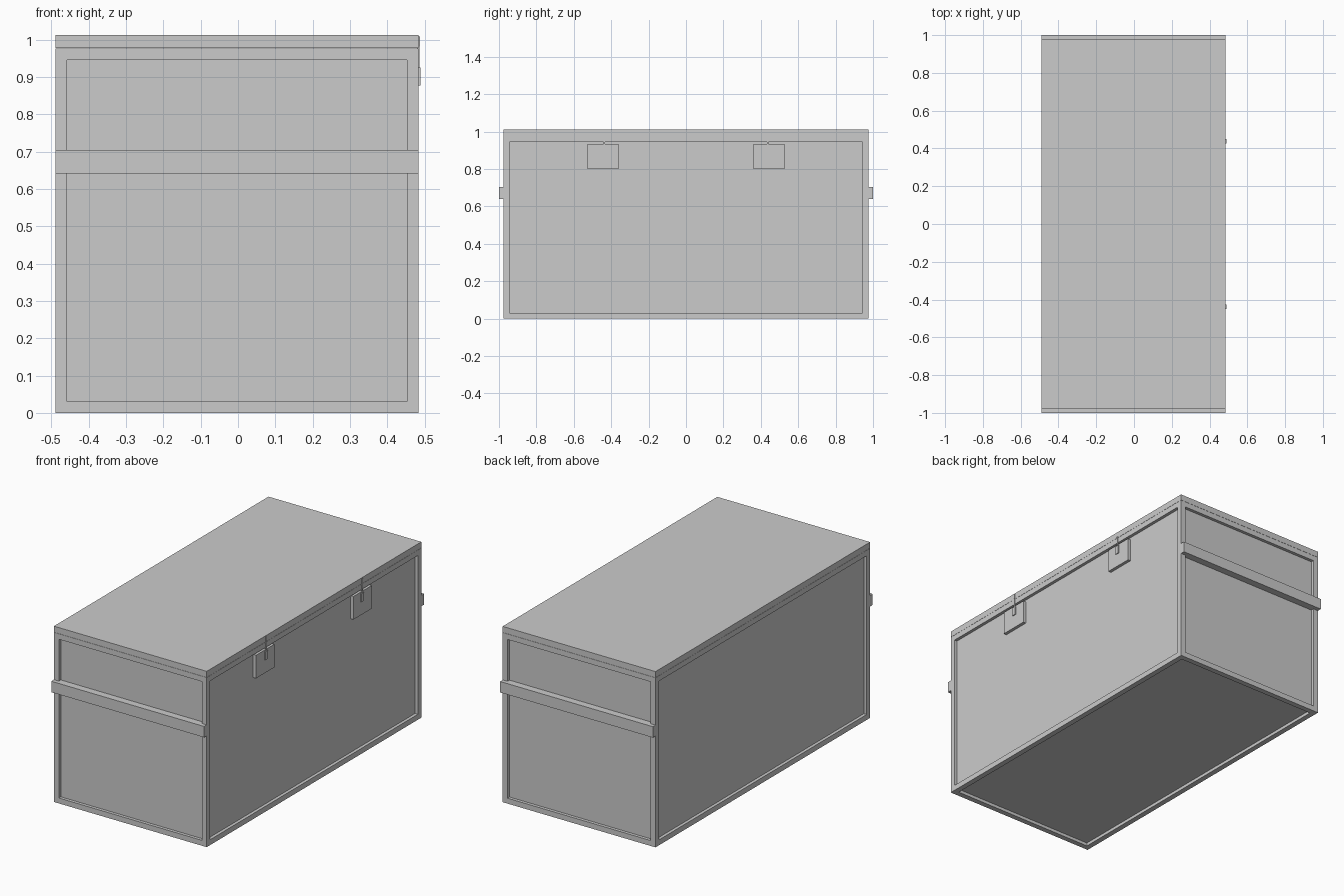
import bpy, bmesh
from mathutils import Vector

if "Cube" in bpy.data.objects:
    bpy.data.objects.remove(bpy.data.objects["Cube"])

X0, X1 = -0.489, 0.484      # body sides
Y = 0.976                   # body half length
SEAM, TOP = 0.976, 1.012    # lid bottom and top
RIM, DEPTH = 0.044, 0.018   # frame width and panel recess


def box(name, lo, hi, inset_panels=False):
    bm = bmesh.new()
    bmesh.ops.create_cube(bm, size=1)
    lo, hi = Vector(lo), Vector(hi)
    for v in bm.verts:
        v.co = Vector([lo[i] + (v.co[i] + 0.5) * (hi[i] - lo[i]) for i in range(3)])
    if inset_panels:
        # recess every face except the top
        bm.normal_update()
        faces = [f for f in bm.faces if f.normal.z < 0.5]
        res = bmesh.ops.inset_individual(bm, faces=faces, thickness=RIM)
        for f in faces:
            f.normal_update()
        panels = [(f, f.normal.copy()) for f in faces]
        for f, n in panels:
            old = list(f.verts)
            # sink the panel straight back to leave square walls
            ext = bmesh.ops.extrude_discrete_faces(bm, faces=[f])["faces"][0]
            for v in ext.verts:
                v.co -= n * DEPTH
        bmesh.ops.recalc_face_normals(bm, faces=bm.faces[:])
    mesh = bpy.data.meshes.new(name)
    bm.to_mesh(mesh)
    bm.free()
    ob = bpy.data.objects.new(name, mesh)
    bpy.context.collection.objects.link(ob)
    return ob


# Chest body with framed, recessed panels, and its flat lid
box("chest_body", (X0, -Y, 0), (X1, Y, SEAM), inset_panels=True)
box("lid", (X0, -Y, SEAM + 0.001), (X1, Y, TOP))

for s, side in ((-1, "front"), (1, "back")):
    # Full-width carrying rail on each end
    ya, yb = sorted((s * (Y - DEPTH), s * 1.0))
    box(side + "_rail", (X0, ya, 0.641), (X1, yb, 0.704))

    # Latch plate flush with the frame
    ya, yb = sorted((s * 0.36, s * 0.527))
    box(side + "_latch_plate", (X1 - DEPTH - 0.002, ya, 0.80), (X1, yb, 0.933))

    # Latch staple, strap and lid catch
    c = s * 0.437
    for part, half, za, zb, out in (("staple", 0.012, 0.877, 0.925, 0.005),
                                    ("strap", 0.004, 0.925, 0.985, 0.002),
                                    ("catch", 0.006, 0.982, 1.008, 0.003)):
        box(f"{side}_latch_{part}", (X1 - 0.004, c - half, za), (X1 + out, c + half, zb))
